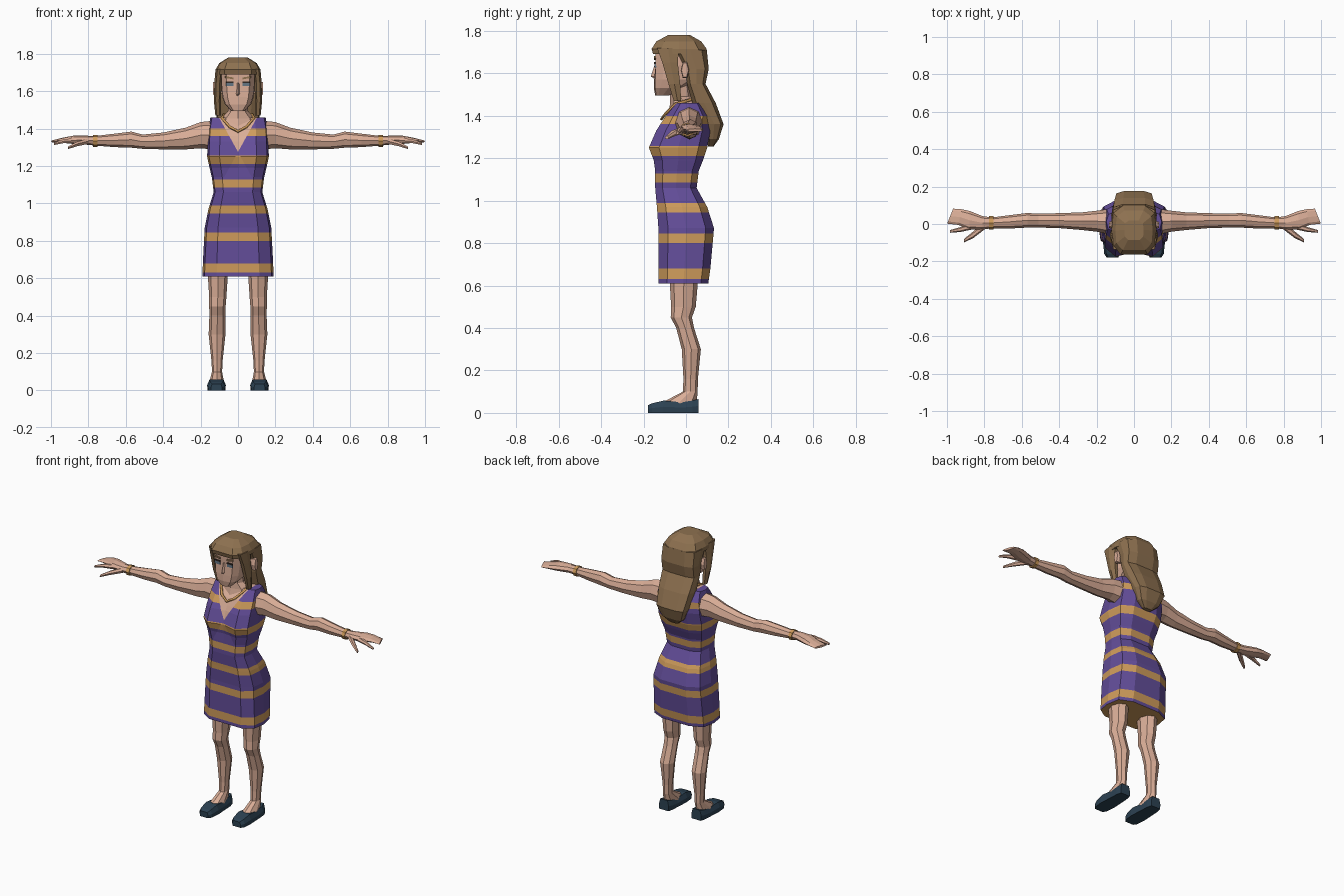
import bpy, bmesh, math
from mathutils import Vector


def material(name, rgb):
    m = bpy.data.materials.new(name)
    m.diffuse_color = (*rgb, 1)
    return m


SKIN = material("skin", (0.70, 0.42, 0.31))
HAIR = material("brown_hair", (0.27, 0.165, 0.08))
PURPLE = material("purple_cloth", (0.125, 0.075, 0.32))
GOLD = material("gold_stripe", (0.62, 0.33, 0.105))
NAVY = material("dark_blue_shoe", (0.025, 0.054, 0.085))
SLATE = material("slate_eye", (0.13, 0.18, 0.23))
DARK = material("dark_lash", (0.03, 0.022, 0.018))


def section(z, w, f, b, fc=None, frac=0.6):
    """Boxy body section: half width w, front f, back b, front centre fc."""
    m = (f + b) / 2
    half = [(frac * w, f), (0.94 * w, m + 0.65 * (f - m)), (w, m),
            (0.92 * w, m + 0.7 * (b - m)), (0.5 * w, b)]
    pts = [(0, f if fc is None else fc)] + half + [(0, b)] + [(-x, y) for x, y in reversed(half)]
    return [Vector((x, y, z)) for x, y in pts]


def oval(c, r, axis, n=8, slant=0):
    """Oval ring around an axis; r holds the two radii in the remaining axes."""
    out = []
    for i in range(n):
        a = 2 * math.pi * i / n
        u, v = r[0] * math.cos(a), r[1] * math.sin(a)
        off = {"x": (-slant * u, u, v), "y": (u, 0, v), "z": (u, v, 0)}[axis]
        out.append(Vector(c) + Vector(off))
    return out


def loft(name, rings, mat, mirror=False):
    bm = bmesh.new()
    for s in ((1, -1) if mirror else (1,)):
        vs = [[bm.verts.new((p.x * s, p.y, p.z)) for p in r] for r in rings]
        n = len(rings[0])
        for a, b in zip(vs, vs[1:]):
            for i in range(n):
                j = (i + 1) % n
                bm.faces.new((a[i], a[j], b[j], b[i]))
        bm.faces.new(vs[0])
        bm.faces.new(vs[-1])
    bmesh.ops.recalc_face_normals(bm, faces=bm.faces)
    me = bpy.data.meshes.new(name)
    bm.to_mesh(me)
    bm.free()
    me.materials.append(mat)
    ob = bpy.data.objects.new(name, me)
    bpy.context.collection.objects.link(ob)
    return ob


def plate(name, x, y, z, hw, hh, tilt, mat):
    """Thin mirrored plate on the face."""
    rings = [[Vector((x + a * hw, yy, z + b * hh + a * tilt)) for a, b in
              ((-1, -1), (1, -1), (1, 1), (-1, 1))] for yy in (y, y + 0.009)]
    return loft(name, rings, mat, True)


# Dress and chest: one lofted torso, cut along the stripes and the neckline
dress = loft("dress", [section(*r) for r in (
    (0.61, 0.19, -0.13, 0.105), (0.68, 0.188, -0.13, 0.115), (0.87, 0.178, -0.13, 0.132),
    (0.97, 0.158, -0.137, 0.10), (1.06, 0.13, -0.145, 0.05), (1.14, 0.14, -0.145, 0.06),
    (1.19, 0.152, -0.152, 0.08, -0.14), (1.25, 0.165, -0.175, 0.10, -0.15),
    (1.33, 0.162, -0.14, 0.115, -0.125), (1.40, 0.158, -0.095, 0.11),
    (1.46, 0.148, -0.045, 0.07))], PURPLE)
for m in (GOLD, SKIN):
    dress.data.materials.append(m)
stripes = [(0.63, 0.68), (0.80, 0.845), (0.945, 0.99), (1.085, 1.128), (1.21, 1.257), (1.36, 1.40)]
bm = bmesh.new()
bm.from_mesh(dress.data)
V_LOW, V_RATE = 1.275, 0.55
cuts = [((0, 0, z), (0, 0, 1)) for s in stripes for z in s]
cuts += [((0, 0, V_LOW), (s, 0, -V_RATE)) for s in (1, -1)]
for co, no in cuts:
    bmesh.ops.bisect_plane(bm, geom=bm.verts[:] + bm.edges[:] + bm.faces[:], plane_co=co, plane_no=no)
for f in bm.faces:
    c = f.calc_center_median()
    in_v = abs(c.x) < (c.z - V_LOW) * V_RATE
    if in_v and (c.y < 0 or c.z > 1.455):
        f.material_index = 2
    elif c.z < 0.612 or any(a < c.z < b for a, b in stripes):
        f.material_index = 1
bm.to_mesh(dress.data)
bm.free()

# Neck and head
loft("neck", [oval((0, y, z), r, "z") for z, y, r in (
    (1.38, -0.01, (0.11, 0.08)), (1.455, -0.01, (0.09, 0.065)), (1.49, -0.025, (0.055, 0.05)),
    (1.57, -0.03, (0.05, 0.045)))], SKIN)
loft("head", [section(*r, frac=0.66) for r in (
    (1.495, 0.036, -0.14, -0.08, -0.145), (1.53, 0.07, -0.145, -0.02, -0.152),
    (1.57, 0.085, -0.145, 0.05, -0.15), (1.64, 0.093, -0.143, 0.08),
    (1.70, 0.094, -0.145, 0.085), (1.74, 0.07, -0.12, 0.06))], SKIN)
loft("nose", [[Vector((x, y, z)) for x, y, z in r] for r in (
    ((-0.008, -0.14, 1.645), (0.008, -0.14, 1.645), (0, -0.146, 1.645)),
    ((-0.014, -0.14, 1.585), (0.014, -0.14, 1.585), (0, -0.166, 1.585)),
    ((-0.010, -0.14, 1.575), (0.010, -0.14, 1.575), (0, -0.150, 1.575)))], SKIN)
loft("ears", [oval((x, -0.005, 1.615), r, "x", 6) for x, r in (
    (0.085, (0.014, 0.03)), (0.122, (0.02, 0.043)), (0.134, (0.016, 0.038)))], SKIN, True)
plate("eyes", 0.044, -0.148, 1.637, 0.019, 0.010, 0, SLATE)
plate("eyelashes", 0.044, -0.150, 1.649, 0.021, 0.004, 0, DARK)
plate("eyebrows", 0.046, -0.151, 1.672, 0.023, 0.005, 0.004, HAIR)

# Hair: cap with fringe, long back and two front locks
loft("hair_cap", [section(*r) for r in (
    (1.69, 0.121, -0.155, 0.10), (1.715, 0.12, -0.162, 0.097), (1.75, 0.10, -0.14, 0.072),
    (1.78, 0.052, -0.085, 0.02))], HAIR)
loft("hair_back", [section(*r) for r in (
    (1.71, 0.12, -0.06, 0.098), (1.62, 0.122, -0.01, 0.107), (1.55, 0.121, 0.005, 0.092),
    (1.46, 0.115, 0.03, 0.14), (1.36, 0.102, 0.09, 0.177), (1.29, 0.072, 0.10, 0.155),
    (1.255, 0.03, 0.105, 0.13))], HAIR)
loft("hair_locks", [oval((x, y, z), r, "z", 6) for z, x, y, r in (
    (1.72, 0.10, -0.085, (0.02, 0.06)), (1.65, 0.107, -0.075, (0.019, 0.042)),
    (1.55, 0.110, -0.055, (0.019, 0.032)), (1.47, 0.106, -0.04, (0.015, 0.02)))], HAIR, True)

# Arms with mitten fingers, index finger and thumb
loft("arms", [oval((x, y, z), r, "x", 8, s) for x, y, z, r, s in (
    (0.12, 0.012, 1.365, (0.07, 0.078), 0), (0.20, 0.015, 1.365, (0.056, 0.07), 0),
    (0.28, 0.015, 1.347, (0.047, 0.058), 0), (0.40, 0.018, 1.334, (0.04, 0.045), 0),
    (0.51, 0.018, 1.33, (0.037, 0.038), 0), (0.57, 0.02, 1.341, (0.039, 0.043), 0),
    (0.66, 0.012, 1.337, (0.036, 0.036), 0), (0.76, 0.006, 1.335, (0.029, 0.026), 0),
    (0.81, 0.006, 1.338, (0.036, 0.024), 0), (0.88, 0.02, 1.34, (0.05, 0.022), 0),
    (0.93, 0.037, 1.338, (0.042, 0.015), 0.2), (0.983, 0.042, 1.332, (0.04, 0.007), 0.4))], SKIN, True)
loft("index_fingers", [oval((x, y, z), r, "x", 6) for x, y, z, r in (
    (0.86, -0.01, 1.337, (0.018, 0.016)), (0.93, -0.03, 1.333, (0.013, 0.012)),
    (0.985, -0.04, 1.318, (0.007, 0.007)))], SKIN, True)
loft("thumbs", [oval((x, y, z), r, "x", 6) for x, y, z, r in (
    (0.80, -0.01, 1.333, (0.02, 0.017)), (0.86, -0.058, 1.318, (0.018, 0.014)),
    (0.91, -0.09, 1.297, (0.009, 0.008)))], SKIN, True)

# Bracelets and necklace
loft("bracelets", [oval((x, 0.006, 1.335), (0.036, 0.032), "x") for x in (0.752, 0.774)], GOLD, True)
cu = bpy.data.curves.new("necklace", "CURVE")
cu.dimensions = "3D"
cu.bevel_depth, cu.bevel_resolution = 0.008, 0
half = [(0.045, -0.097, 1.41), (0.085, -0.05, 1.455), (0.075, 0.02, 1.475)]
path = [(0, -0.115, 1.385)] + half + [(0, 0.055, 1.475)] + [(-x, y, z) for x, y, z in reversed(half)]
sp = cu.splines.new("POLY")
sp.points.add(len(path) - 1)
for p, co in zip(sp.points, path):
    p.co = (*co, 1)
sp.use_cyclic_u = True
cu.materials.append(GOLD)
bpy.context.collection.objects.link(bpy.data.objects.new("necklace", cu))

# Legs running into the feet
loft("legs", [oval((x, y, z), r, "z") for z, x, y, r in (
    (0.64, 0.108, -0.01, (0.055, 0.068)), (0.50, 0.108, -0.012, (0.046, 0.058)),
    (0.45, 0.110, -0.022, (0.044, 0.05)), (0.40, 0.110, -0.004, (0.043, 0.042)),
    (0.30, 0.112, 0.025, (0.045, 0.045)), (0.16, 0.112, 0.022, (0.03, 0.034)),
    (0.10, 0.112, 0.02, (0.027, 0.035)), (0.05, 0.114, -0.03, (0.038, 0.08)),
    (0.02, 0.114, -0.03, (0.038, 0.08)))], SKIN, True)

# Flat shoes
loft("shoes", [[Vector((0.115 + a * w, y, b * t)) for a, b in
                ((-0.95, 0), (0.95, 0), (1, 0.5), (0.75, 1), (-0.75, 1), (-1, 0.5))]
               for y, w, t in ((-0.18, 0.03, 0.035), (-0.16, 0.044, 0.045), (-0.105, 0.05, 0.058),
                               (-0.02, 0.045, 0.05), (0.03, 0.042, 0.058), (0.06, 0.034, 0.066))],
     NAVY, True)
